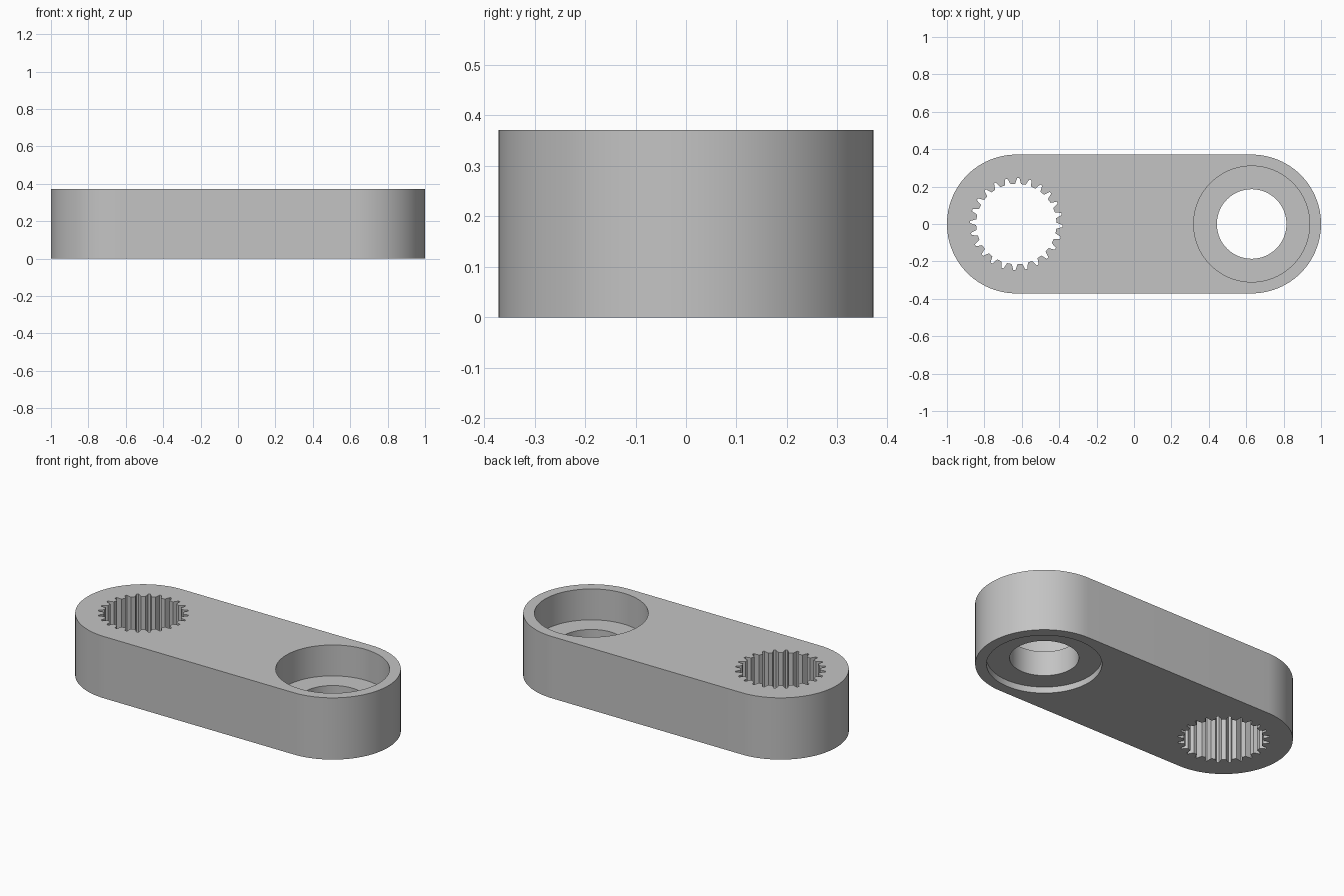
import bpy
import bmesh
from math import cos, sin, pi, radians

if "Cube" in bpy.data.objects:
    bpy.data.objects.remove(bpy.data.objects["Cube"], do_unlink=True)

R = 0.371            # end radius, also the thickness
CX = 1 - R           # hole centres at +-CX
TEETH = 24

grey = bpy.data.materials.new("plain grey")
grey.use_nodes = True
grey.diffuse_color = (0.55, 0.55, 0.55, 1)
grey.node_tree.nodes["Principled BSDF"].inputs["Base Color"].default_value = (0.55, 0.55, 0.55, 1)


def arc(cx, r, start, end, n):
    return [(cx + r * cos(start + (end - start) * i / n),
             r * sin(start + (end - start) * i / n)) for i in range(n + 1)]


def circle(cx, r, n=96):
    return arc(cx, r, 0, 2 * pi, n)[:-1]


def prism(name, outline, z0, z1):
    """Extrude a closed outline from z0 to z1."""
    bm = bmesh.new()
    base = bm.faces.new([bm.verts.new((x, y, z0)) for x, y in outline])
    top = bmesh.ops.extrude_face_region(bm, geom=[base])["geom"]
    bmesh.ops.translate(bm, vec=(0, 0, z1 - z0),
                        verts=[v for v in top if isinstance(v, bmesh.types.BMVert)])
    bmesh.ops.recalc_face_normals(bm, faces=bm.faces)
    mesh = bpy.data.meshes.new(name)
    bm.to_mesh(mesh)
    bm.free()
    mesh.materials.append(grey)
    obj = bpy.data.objects.new(name, mesh)
    bpy.context.collection.objects.link(obj)
    return obj


# Arm with two round ends
arm = prism("link_arm", arc(CX, R, -pi / 2, pi / 2, 48) + arc(-CX, R, pi / 2, 3 * pi / 2, 48), 0, R)

# Toothed outline: each tooth is a flat land and a narrow groove
spline = []
for i in range(TEETH):
    mid = radians(87.5) + 2 * pi * i / TEETH
    for step, r in ((-0.28, 0.215), (-0.09, 0.247), (0.09, 0.247), (0.28, 0.215)):
        a = mid + step * 2 * pi / TEETH
        spline.append((-CX + r * cos(a), r * sin(a)))

# Through holes and the recesses above and below the bearing hole
cutters = [
    prism("spline_hole_cutter", spline, -0.1, R + 0.1),
    prism("bearing_hole_cutter", circle(CX, 0.186), -0.1, R + 0.1),
    prism("upper_recess_cutter", circle(CX, 0.31), R / 2, R + 0.1),
    prism("lower_recess_cutter", circle(CX, 0.31), -0.1, R / 10),
]

bpy.ops.object.select_all(action="DESELECT")
bpy.context.view_layer.objects.active = arm
arm.select_set(True)
for cutter in cutters:
    cutter.hide_render = True
    mod = arm.modifiers.new(cutter.name, "BOOLEAN")
    mod.operation = "DIFFERENCE"
    mod.solver = "EXACT"
    mod.object = cutter
    bpy.ops.object.modifier_apply(modifier=mod.name)
    bpy.data.objects.remove(cutter, do_unlink=True)

bpy.ops.object.shade_smooth_by_angle(angle=radians(20))
